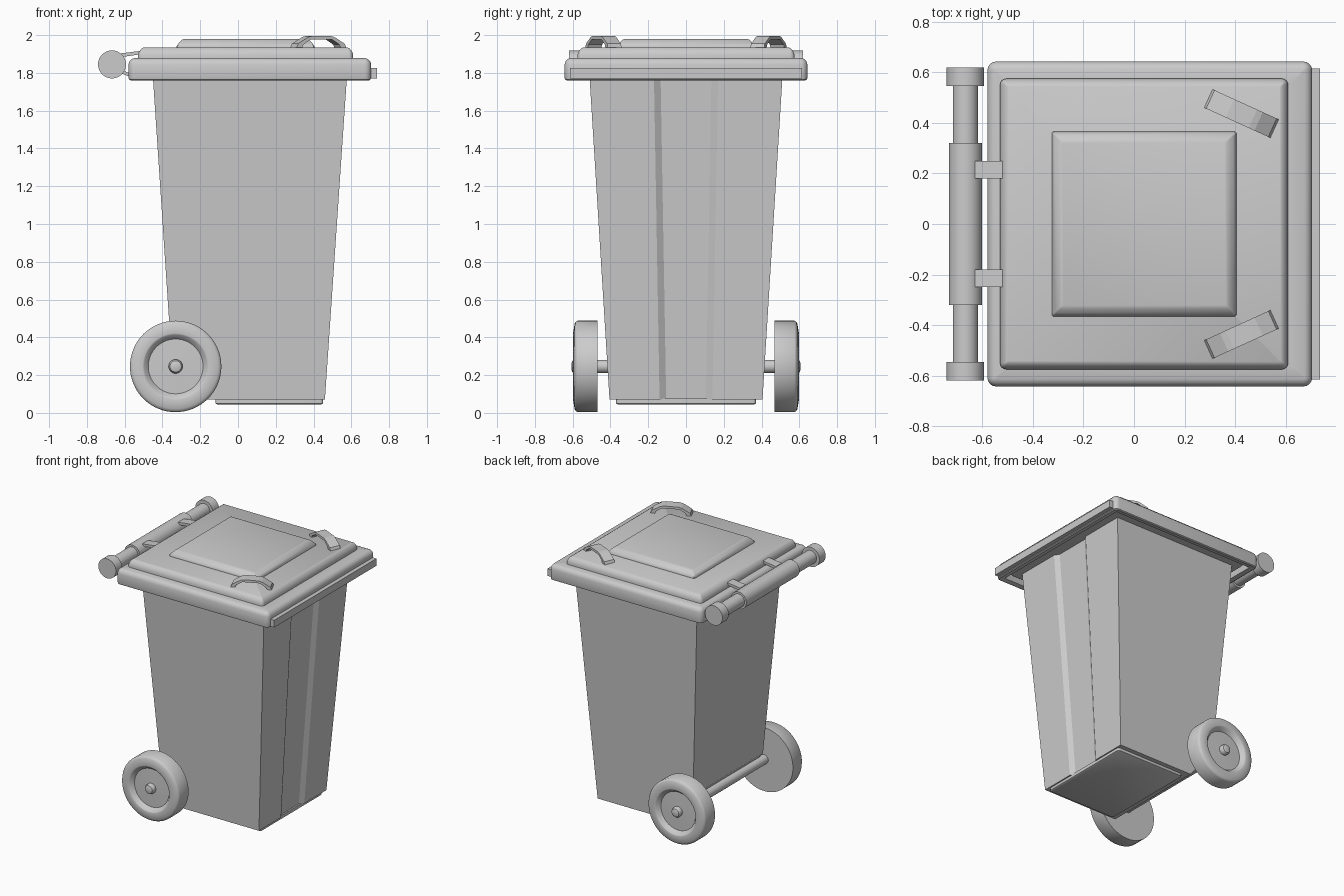
import bpy, bmesh, math
from math import sin, cos, pi
from mathutils import Vector, Matrix

if "Cube" in bpy.data.objects:
    bpy.data.objects.remove(bpy.data.objects["Cube"])


def make(name, bm, smooth=True):
    bmesh.ops.recalc_face_normals(bm, faces=bm.faces)
    me = bpy.data.meshes.new(name)
    bm.to_mesh(me)
    bm.free()
    ob = bpy.data.objects.new(name, me)
    bpy.context.collection.objects.link(ob)
    bpy.ops.object.select_all(action='DESELECT')
    ob.select_set(True)
    bpy.context.view_layer.objects.active = ob
    if smooth:
        bpy.ops.object.shade_smooth_by_angle(angle=math.radians(35))
    return ob


def loft(bm, rings):
    """Skin a list of closed rings and cap both ends."""
    vs = [[bm.verts.new(p) for p in r] for r in rings]
    n = len(rings[0])
    for a, b in zip(vs, vs[1:]):
        for i in range(n):
            j = (i + 1) % n
            bm.faces.new((a[i], a[j], b[j], b[i]))
    bm.faces.new(vs[0])
    bm.faces.new(vs[-1])


def rounded_slab(name, x0, x1, yh, levels, radius=0.03, seg=4):
    """Rounded rectangle lofted through (inset, z) levels."""
    rings = []
    for inset, z in levels:
        r = max(radius - inset, 0.004)
        ring = []
        for k, (cx, cy) in enumerate([(x1 - inset - r, yh - inset - r), (x0 + inset + r, yh - inset - r),
                                      (x0 + inset + r, -yh + inset + r), (x1 - inset - r, -yh + inset + r)]):
            for s in range(seg + 1):
                a = k * pi / 2 + s / seg * pi / 2
                ring.append((cx + r * cos(a), cy + r * sin(a), z))
        rings.append(ring)
    bm = bmesh.new()
    loft(bm, rings)
    return make(name, bm)


def turned(name, x, z, profile, seg=48):
    """Solid of revolution about a y-parallel axis; profile is (radius, y)."""
    bm = bmesh.new()
    loft(bm, [[(x + r * cos(2 * pi * i / seg), y, z + r * sin(2 * pi * i / seg))
               for i in range(seg)] for r, y in profile])
    return make(name, bm)


def ribbon(name, pts, width, matrix=Matrix()):
    """Extrude an x-z outline along y."""
    bm = bmesh.new()
    loft(bm, [[matrix @ Vector((x, s * width / 2, z)) for x, z in pts] for s in (-1, 1)])
    return make(name, bm, False)


# Tapered body with a shallow recessed channel down the +x face
def section(z, xb, xf, yh, c, d=0.022):
    return [(xb, -yh, z), (xf, -yh, z), (xf, -c, z), (xf - d, -c + 0.035, z),
            (xf - d, c - 0.035, z), (xf, c, z), (xf, yh, z), (xb, yh, z)]


bm = bmesh.new()
loft(bm, [section(0.07, -0.337, 0.46, 0.405, 0.14), section(1.80, -0.452, 0.578, 0.512, 0.17)])
# sloped cut at the lower back, clearing the axle
geom = bm.verts[:] + bm.edges[:] + bm.faces[:]
cut = bmesh.ops.bisect_plane(bm, geom=geom, plane_co=(-0.17, 0, 0.07),
                             plane_no=(-0.25, 0, -0.185), clear_outer=True)
bmesh.ops.contextual_create(bm, geom=[e for e in cut['geom_cut'] if isinstance(e, bmesh.types.BMEdge)])
make("body", bm, False)

# Base plate, body flange, lid rim, lid and raised panel
rounded_slab("base_plate", -0.12, 0.45, 0.37, [(0.01, 0.045), (0, 0.05), (0, 0.075)], 0.015)
rounded_slab("body_flange", -0.51, 0.635, 0.57, [(0, 1.79), (0, 1.83)], 0.02)
rounded_slab("lid_rim", -0.58, 0.705, 0.643,
             [(0.045, 1.825), (0.045, 1.765), (0.012, 1.76), (0.003, 1.765), (0, 1.775), (0, 1.845),
              (0.005, 1.86), (0.015, 1.872), (0.03, 1.878), (0.08, 1.88)], 0.035)
rounded_slab("lid_step", -0.53, 0.61, 0.575,
             [(0, 1.87), (0, 1.895), (0.006, 1.912), (0.018, 1.928), (0.03, 1.935)], 0.025)
rounded_slab("raised_panel", -0.325, 0.405, 0.365,
             [(0, 1.93), (0, 1.94), (0.012, 1.958), (0.03, 1.976), (0.042, 1.98)], 0.005, 1)
ribbon("front_lip", [(0.69, 1.77), (0.735, 1.77), (0.735, 1.825), (0.69, 1.825)], 1.23)

# Arched lid grips
grip = [(-0.148, 1.925), (-0.135, 1.955), (-0.075, 1.99), (-0.05, 1.996), (0.05, 1.996), (0.075, 1.99),
        (0.135, 1.955), (0.148, 1.925), (0.115, 1.925), (0.105, 1.95), (0.06, 1.978),
        (-0.06, 1.978), (-0.105, 1.95), (-0.115, 1.925)]
for s, side in ((1, "left"), (-1, "right")):
    m = Matrix.Translation((0.425, s * 0.437, 0)) @ Matrix.Rotation(-s * math.radians(24.5), 4, 'Z')
    ribbon("lid_grip_" + side, grip, 0.08, m)

# Rear push bar: sleeve, rod and end caps in one turned piece
half = [(0.065, 0.32), (0.05, 0.32), (0.05, 0.545), (0.074, 0.545), (0.074, 0.62)]
turned("push_bar", -0.667, 1.845, [(r, -y) for r, y in reversed(half)] + half)

# Straps joining the bar to the lid
for s, side in ((1, "left"), (-1, "right")):
    m = Matrix.Translation((0, s * 0.215, 0))
    ribbon("upper_strap_" + side, [(-0.63, 1.882), (-0.52, 1.898), (-0.52, 1.916), (-0.63, 1.902)], 0.07, m)
    ribbon("lower_strap_" + side, [(-0.63, 1.802), (-0.57, 1.778), (-0.57, 1.797), (-0.63, 1.822)], 0.07, m)

# Wheels and axle
wheel = [(0.242, 0.468), (0.242, 0.575), (0.236, 0.584), (0.225, 0.59), (0.175, 0.598), (0.168, 0.595),
         (0.145, 0.565), (0.037, 0.568), (0.037, 0.59), (0.03, 0.602), (0.015, 0.607)]
for s, side in ((1, "left"), (-1, "right")):
    turned("wheel_" + side, -0.33, 0.246, [(r, s * y) for r, y in wheel], 64)
turned("axle", -0.33, 0.246, [(0.035, -0.5), (0.035, 0.5)], 32)
